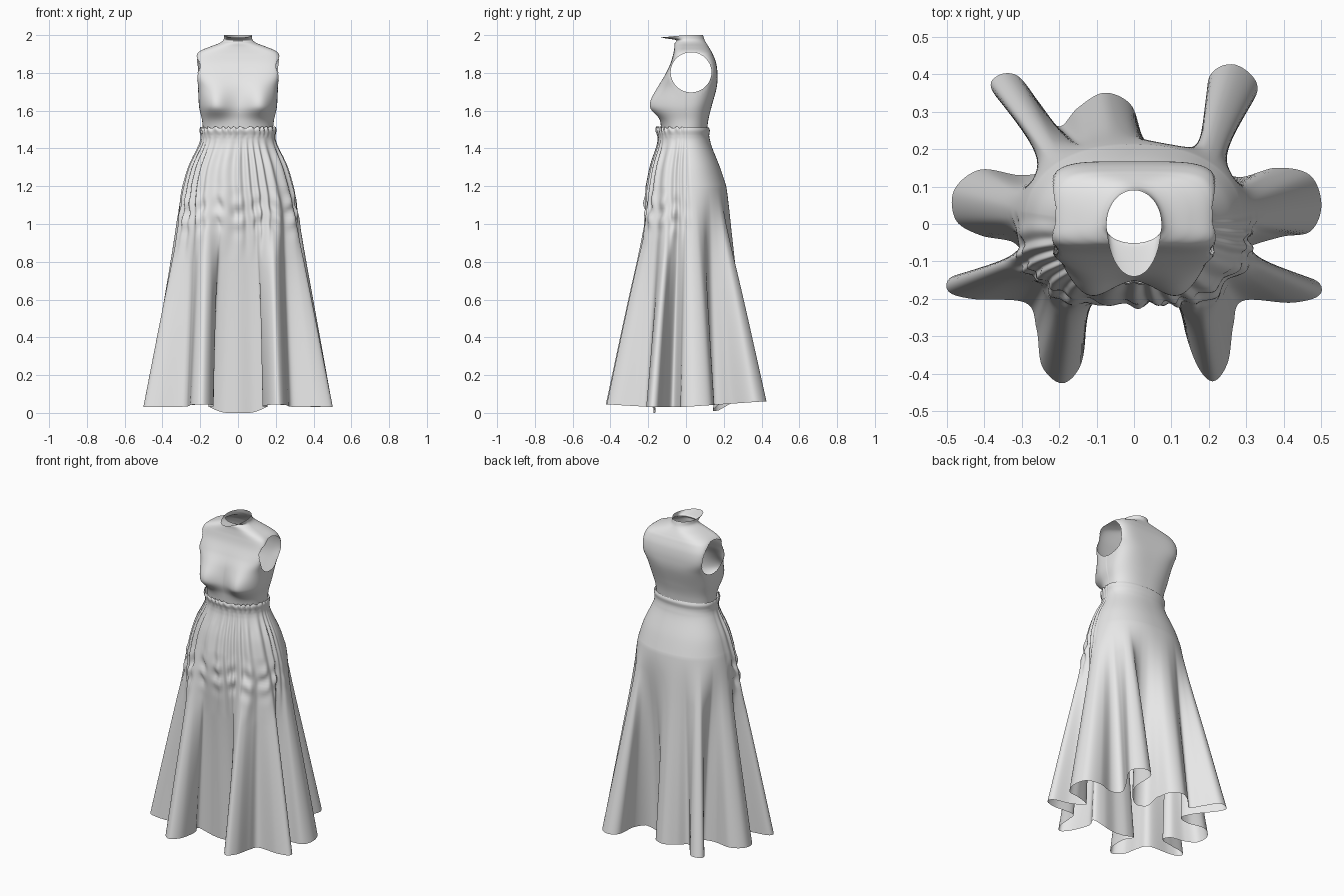
import bpy, bmesh, math

if "Cube" in bpy.data.objects:
    bpy.data.objects.remove(bpy.data.objects["Cube"])

fabric = bpy.data.materials.new("grey fabric")
fabric.diffuse_color = (0.8, 0.8, 0.8, 1)
fabric.use_nodes = True
fabric.node_tree.nodes["Principled BSDF"].inputs["Base Color"].default_value = fabric.diffuse_color


def spline(pts, k, closed=False):
    """Catmull-Rom through points of any dimension, k samples per span."""
    n, out = len(pts), []
    for i in range(n if closed else n - 1):
        idx = [i - 1, i, i + 1, i + 2]
        p = [pts[j % n] if closed else pts[max(0, min(n - 1, j))] for j in idx]
        for s in range(k):
            t = s / k
            out.append([0.5 * (2 * b + (c - a) * t + (2 * a - 5 * b + 4 * c - d) * t * t
                               + (3 * b - a - 3 * c + d) * t ** 3) for a, b, c, d in zip(*p)])
    if not closed:
        out.append(list(pts[-1]))
    return out


def oval(a, hw, yf, yb, n):
    """Point on a super-ellipse with separate front and back depth, near polar angle a."""
    c, s = math.cos(a), math.sin(a)
    r = (abs(c) ** n + abs(s) ** n) ** (-1 / n)
    return hw * c * r, (yb if s > 0 else -yf) * s * r


def clamp(v, lo=0.0, hi=1.0):
    return max(lo, min(hi, v))


def loft(name, rows):
    """Skin rings of points, listed top to bottom, into an open smooth surface."""
    n = len(rows[0])
    verts = [p for r in rows for p in r]
    faces = [(r * n + i, (r + 1) * n + i, (r + 1) * n + (i + 1) % n, r * n + (i + 1) % n)
             for r in range(len(rows) - 1) for i in range(n)]
    me = bpy.data.meshes.new(name)
    me.from_pydata(verts, [], faces)
    me.materials.append(fabric)
    me.polygons.foreach_set("use_smooth", [True] * len(me.polygons))
    ob = bpy.data.objects.new(name, me)
    bpy.context.collection.objects.link(ob)
    return ob


# ---- Bodice: z, half width, front y, back y, squareness ----
bodice_profile = [
    (2.0, .073, -.14, .09, 2), (1.975, .077, -.056, .098, 2), (1.957, .100, -.060, .108, 2.2),
    (1.938, .150, -.061, .120, 2.8), (1.918, .197, -.064, .132, 3.6), (1.895, .219, -.069, .144, 4.6),
    (1.85, .230, -.082, .160, 5.2), (1.79, .228, -.108, .167, 5), (1.72, .212, -.135, .162, 3.6),
    (1.62, .204, -.148, .135, 2.7), (1.55, .190, -.136, .118, 2.5), (1.48, .184, -.130, .110, 2.4)]
rows, N = [], 240
for z, hw, yf, yb, n in spline(bodice_profile, 9):
    ring = []
    for i in range(N):
        a = 2 * math.pi * i / N
        x, y = oval(a, hw, yf, yb, n)
        if y < 0:
            # bust
            sz = 0.078 if z > 1.625 else 0.046
            bump = math.exp(-((abs(x) - .115) / .055) ** 2 / 1.6 - ((z - 1.625) / sz) ** 2 / 1.6)
            y -= 0.054 * bump * clamp(-y / .05)
            x *= 1 + 0.05 * bump
        dip = 0.013 * clamp(-math.sin(a)) * clamp((z - 1.975) / .025)
        ring.append((x, y, z - dip))
    rows.append(ring)
bodice = loft("bodice", rows)

# armholes: remove the oval, then snap the rim onto it
bm = bmesh.new()
bm.from_mesh(bodice.data)
AY, AZ, RY, RZ = 0.027, 1.803, 0.108, 0.106


def arm_radius(co):
    return math.hypot((co.y - AY) / RY, (co.z - AZ) / RZ)


bmesh.ops.delete(bm, geom=[v for v in bm.verts if abs(v.co.x) > .12 and arm_radius(v.co) < 1],
                 context='VERTS')
for v in bm.verts:
    if v.is_boundary and abs(v.co.x) > .12 and 1.65 < v.co.z < 1.95:
        d = arm_radius(v.co)
        v.co.y = AY + (v.co.y - AY) / d
        v.co.z = AZ + (v.co.z - AZ) / d
bm.to_mesh(bodice.data)
bm.free()

# ---- Skirt hem outline, counter-clockwise from the right ----
hem_points = [
    (.30, -.07), (.39, -.035), (.47, -.02), (.50, .05), (.47, .13), (.38, .15), (.28, .125),
    (.225, .16), (.26, .24), (.33, .36), (.27, .425), (.20, .39), (.195, .24), (.13, .15),
    (.05, .16), (.02, .24), (-.01, .32), (-.08, .35), (-.15, .31), (-.20, .26),
    (-.25, .32), (-.31, .395), (-.365, .395), (-.375, .35), (-.26, .22), (-.23, .15),
    (-.30, .13), (-.41, .145), (-.48, .09), (-.475, .01), (-.41, -.03), (-.32, -.05),
    (-.30, -.10), (-.38, -.12), (-.485, -.14), (-.495, -.18), (-.43, -.20), (-.29, -.21),
    (-.26, -.28), (-.245, -.38), (-.19, -.425), (-.14, -.37), (-.13, -.25), (-.155, -.185),
    (-.09, -.162), (0, -.172), (.09, -.162), (.155, -.185), (.13, -.25), (.165, -.37),
    (.21, -.42), (.25, -.37), (.265, -.27), (.29, -.205), (.42, -.21), (.495, -.19),
    (.485, -.15), (.38, -.12)]
dense = spline(hem_points, 24, closed=True)
dense.append(dense[0])
length = [0.0]
for p, q in zip(dense, dense[1:]):
    length.append(length[-1] + math.dist(p, q))
M, hem, j = 520, [], 0
for i in range(M):
    s = length[-1] * i / M
    while length[j + 1] < s:
        j += 1
    t = (s - length[j]) / (length[j + 1] - length[j])
    hem.append([a + (b - a) * t for a, b in zip(dense[j], dense[j + 1])])

# hip angle for every hem point: its direction, smoothed around the ring
off, prev = [], math.atan2(hem[0][1], hem[0][0])
for i, (x, y) in enumerate(hem):
    a = math.atan2(y, x)
    prev += (a - prev + math.pi) % (2 * math.pi) - math.pi
    off.append(prev - 2 * math.pi * i / M)
for _ in range(3):
    off = [sum(off[(i + k) % M] for k in range(-22, 23)) / 45 for i in range(M)]
angles = [o + 2 * math.pi * i / M for i, o in enumerate(off)]

# waistband to hip: z, half width, front y, back y
hip_profile = [(1.512, .199, -.155, .120), (1.495, .203, -.160, .126), (1.468, .199, -.152, .123),
               (1.44, .201, -.150, .128), (1.40, .216, -.157, .140), (1.30, .262, -.187, .180),
               (1.20, .292, -.207, .213)]
levels = [(r, 0) for r in spline(hip_profile, 8)]
levels += [(hip_profile[-1], k / 70) for k in range(1, 71)]

rows = []
for (z0, hw, yf, yb), t in levels:
    ring = []
    for i, a in enumerate(angles):
        x, y = oval(a, hw, yf, yb, 2.25)
        hx, hy = hem[i]
        hz = (.032 * clamp((math.hypot(hx, hy) - .175) / .06) + .028 * clamp(hy / .4)
              + .012 * clamp(-(hy + .2) / .2))
        # leave the hip along its own slope, then run straight to the hem
        ease = t * (1 - t) ** 6
        grow, g = 1 + .9 * ease, t - ease
        x, y, z = x * grow * (1 - g) + hx * g, y * grow * (1 - g) + hy * g, z0 + (hz - z0) * t
        front = clamp((-math.sin(a) + .15) * 2.2)
        # irregular gathers running down the front, with a crimped line near z = 1.05
        fade = clamp((z - .80) / .25) * clamp((1.47 - z) / .12)
        d = front * fade * .0065 * math.sin(30 * a + 2.6 * math.sin(5 * a) + .7 * math.sin(11 * z))
        crimp = math.exp(-((z - 1.06) / .09) ** 2) * (.55 + .45 * math.sin(19 * a))
        d += front * crimp * .010 * math.cos((z - 1.03) * 2 * math.pi / .11 + 1.6 * math.sin(7 * a))
        # frilled waist edge
        frill = front * clamp((z0 - 1.455) / .04)
        wave = 34 * a + 1.8 * math.sin(7 * a)
        d += frill * .003 * math.sin(wave)
        z += frill * .005 * math.sin(wave + 1)
        r = math.hypot(x, y)
        ring.append((x * (1 + d / r), y * (1 + d / r), z))
    rows.append(ring)
loft("skirt", rows)
